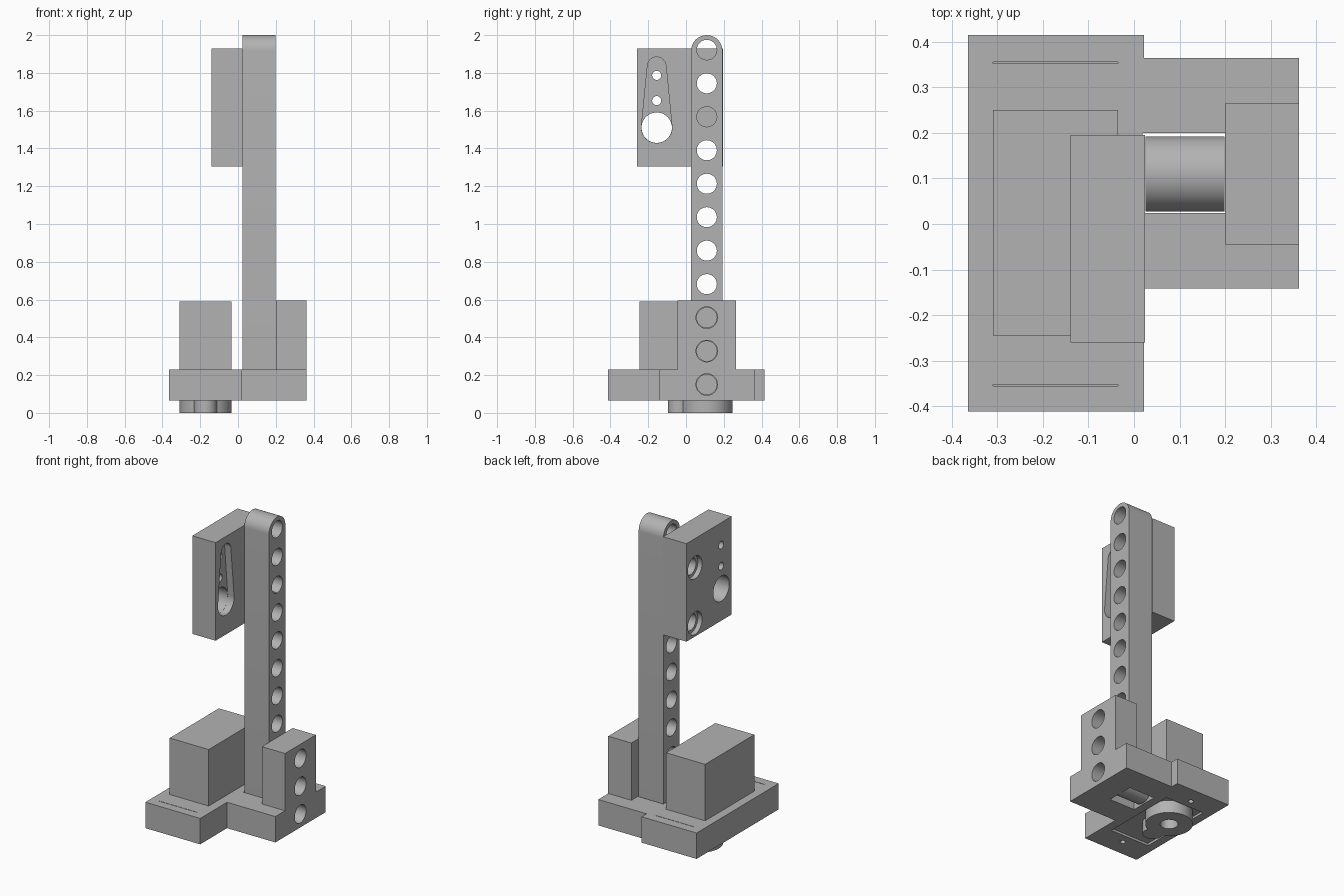
import bpy
import bmesh
import math
from mathutils import Vector

cube = bpy.data.objects.get("Cube")
if cube:
    bpy.data.objects.remove(cube)

grey = bpy.data.materials.new("mid grey")
grey.use_nodes = True
grey.diffuse_color = (0.45, 0.45, 0.45, 1)
grey.node_tree.nodes["Principled BSDF"].inputs["Base Color"].default_value = (0.45, 0.45, 0.45, 1)


def prism(name, outline, axis, start, end):
    """Extrude an outline along x (outline in y, z) or along z (outline in x, y)."""
    bm = bmesh.new()
    place = (lambda p: (start, *p)) if axis == "x" else (lambda p: (*p, start))
    face = bm.faces.new([bm.verts.new(place(p)) for p in outline])
    moved = bmesh.ops.extrude_face_region(bm, geom=[face])["geom"]
    shift = Vector((1, 0, 0) if axis == "x" else (0, 0, 1)) * (end - start)
    bmesh.ops.translate(bm, vec=shift, verts=[v for v in moved if isinstance(v, bmesh.types.BMVert)])
    bmesh.ops.recalc_face_normals(bm, faces=bm.faces)
    mesh = bpy.data.meshes.new(name)
    bm.to_mesh(mesh)
    bm.free()
    mesh.materials.append(grey)
    obj = bpy.data.objects.new(name, mesh)
    bpy.context.collection.objects.link(obj)
    return obj


def box(name, x, y, z):
    return prism(name, [(x[0], y[0]), (x[1], y[0]), (x[1], y[1]), (x[0], y[1])], "z", *z)


def arc(centre, radius, first, last, steps=32):
    angles = [math.radians(first + (last - first) * i / steps) for i in range(steps + 1)]
    return [(centre[0] + radius * math.cos(a), centre[1] + radius * math.sin(a)) for a in angles]


def rod(centre, radius, axis, start, end):
    return prism("cutter", arc(centre, radius, 0, 360, 48)[:-1], axis, start, end)


def teardrop(low, r_low, high, r_high):
    """Two circles stacked along the second axis, joined by tangents."""
    tilt = math.degrees(math.asin((r_low - r_high) / (high[1] - low[1])))
    return arc(high, r_high, tilt, 180 - tilt) + arc(low, r_low, 180 - tilt, 360 + tilt)


def cut(obj, cutters):
    for c in cutters:
        mod = obj.modifiers.new("cut", "BOOLEAN")
        mod.operation, mod.solver, mod.object = "DIFFERENCE", "EXACT", c
    bpy.context.view_layer.update()
    mesh = bpy.data.meshes.new_from_object(obj.evaluated_get(bpy.context.evaluated_depsgraph_get()))
    obj.modifiers.clear()
    obj.data = mesh
    for c in cutters:
        bpy.data.objects.remove(c)


ARM_Y = 0.11
PITCH = 0.1772
heights = [0.15 + PITCH * i for i in range(11)]

# T-shaped base with arm slot, servo opening, flange slits and screw holes
base = prism("base", [(-0.365, -0.412), (0.022, -0.412), (0.022, -0.142), (0.363, -0.142),
                      (0.363, 0.365), (0.022, 0.365), (0.022, 0.415), (-0.365, 0.415)],
             "z", 0.065, 0.23)
servo_x = (-0.31, -0.035)
cutters = [box("cutter", (0.019, 0.2), (0.024, 0.2), (0, 0.3)),
           box("cutter", servo_x, (-0.245, 0.25), (0, 0.3)),
           rod((ARM_Y, heights[0]), 0.057, "x", 0.1, 0.5)]
for side in (-1, 1):
    y = side * 0.354
    cutters.append(box("cutter", servo_x, (y - 0.0015, y + 0.0015), (0.15, 0.3)))
    cutters.append(rod((-0.172, side * 0.305), 0.016, "z", 0, 0.15))
cut(base, cutters)

# Block that braces the arm
brace = box("arm_brace", (0.2, 0.363), (-0.045, 0.265), (0.23, 0.595))
cut(brace, [rod((ARM_Y, z), 0.057, "x", 0.1, 0.5) for z in heights[1:3]])

# Upright arm with rounded ends and a row of holes
arm_outline = arc((ARM_Y, heights[-1] - 0.0045), 0.0825, 0, 180) + arc((ARM_Y, heights[0]), 0.0825, 180, 360)
arm = prism("upright_arm", arm_outline, "x", 0.025, 0.199)
cut(arm, [rod((ARM_Y, z), 0.053, "x", -0.1, 0.3) for z in heights])

# Servo body with its round gear housing below
servo = box("servo_body", servo_x, (-0.245, 0.25), (0.08, 0.59))
gear = rod((-0.172, ARM_Y), 0.137, "z", 0, 0.08)
gear.name = "gear_housing"
cut(gear, [rod((-0.172, ARM_Y), 0.052, "z", -0.1, 0.06)])
small = rod((-0.172, -0.035), 0.06, "z", 0, 0.08)
small.name = "small_gear_housing"
cut(small, [rod((-0.172, ARM_Y), 0.13, "z", -0.1, 0.2)])

# Side plate with horn pocket, screw holes and counterbored mounting holes
plate = box("horn_plate", (-0.14, 0.024), (-0.26, 0.195), (1.305, 1.93))
HORN_Y = -0.155
cutters = [prism("cutter", teardrop((HORN_Y, 1.51), 0.081, (HORN_Y, 1.835), 0.049), "x", -0.02, 0.1),
           rod((HORN_Y, 1.51), 0.0805, "x", -0.3, 0.01)]
for z in (1.653, 1.787):
    cutters.append(rod((HORN_Y, z), 0.024, "x", -0.3, 0.01))
for z in (heights[7], heights[9]):
    cutters.append(rod((ARM_Y, z), 0.053, "x", -0.3, 0.3))
    cutters.append(rod((ARM_Y, z), 0.072, "x", -0.3, -0.11))
cut(plate, cutters)

# Smooth the round walls, keep the edges sharp
parts = [base, brace, arm, servo, gear, small, plate]
for obj in bpy.context.view_layer.objects:
    obj.select_set(obj in parts)
bpy.context.view_layer.objects.active = base
bpy.ops.object.shade_smooth_by_angle(angle=math.radians(30))
